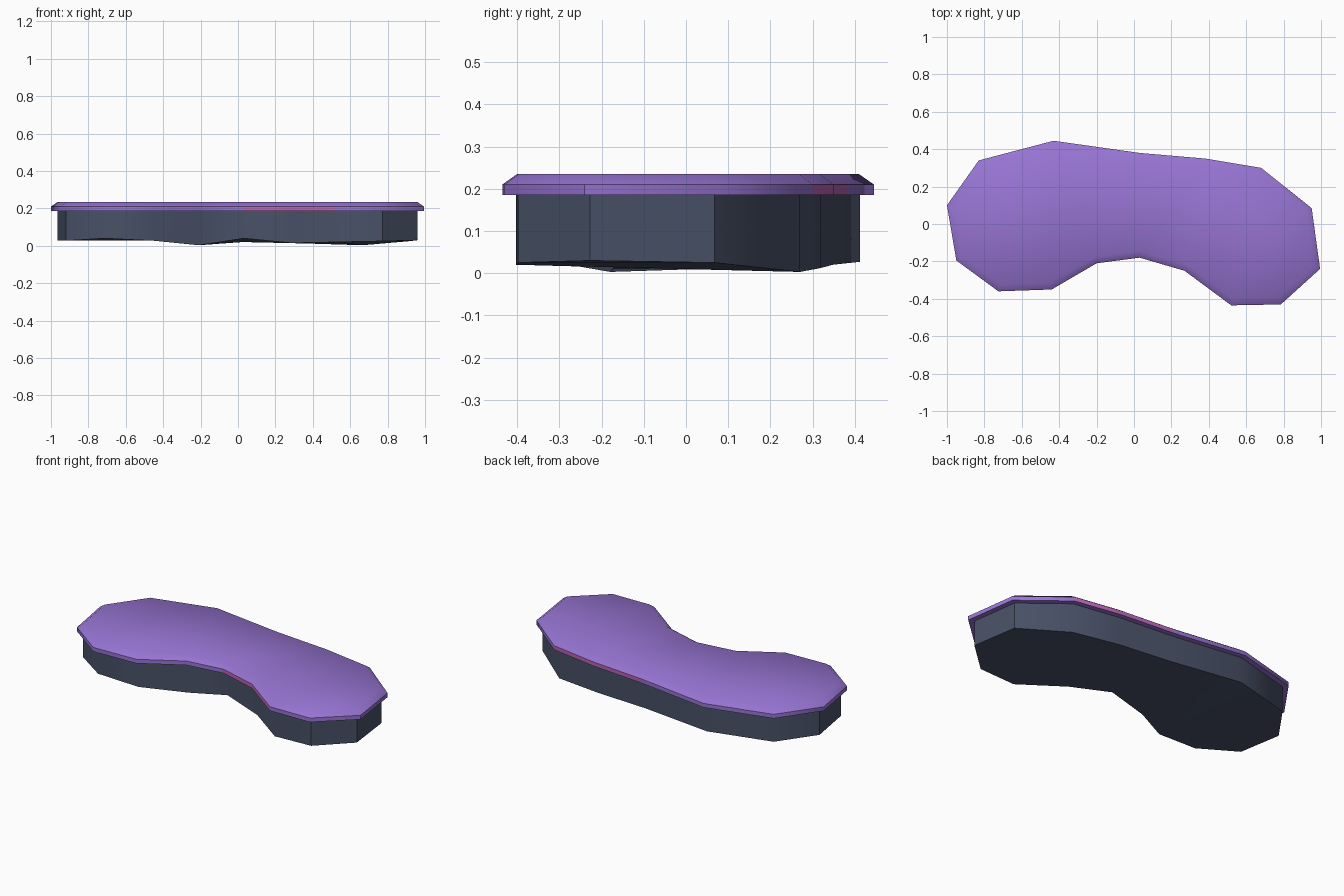
import bpy, bmesh, math
from mathutils import Vector

if "Cube" in bpy.data.objects:
    bpy.data.objects.remove(bpy.data.objects["Cube"])

# Kidney outline, clockwise seen from above: x, y, z of the uneven underside
OUTLINE = [
    (-1.00, 0.10, .027), (-0.83, 0.34, .027), (-0.43, 0.445, .027), (0.03, 0.38, .02),
    (0.38, 0.35, .012), (0.68, 0.30, .003), (0.95, 0.085, .025), (0.995, -0.24, .03),
    (0.785, -0.43, .025), (0.52, -0.435, .02), (0.27, -0.25, .015), (0.03, -0.18, .04),
    (-0.20, -0.21, .003), (-0.44, -0.35, .027), (-0.725, -0.36, .04), (-0.95, -0.195, .027),
]
N = len(OUTLINE)
PINK_EDGES = (3, 4, 9, 10)   # outline segments with a pink rim


def material(name, rgb):
    m = bpy.data.materials.new(name)
    m.diffuse_color = (*rgb, 1)
    m.use_nodes = True
    m.node_tree.nodes["Principled BSDF"].inputs["Base Color"].default_value = m.diffuse_color
    return m


purple = material("purple", (0.31, 0.175, 0.65))
pink = material("pink", (0.48, 0.13, 0.46))
slate = material("dark slate", (0.065, 0.082, 0.135))


def inset(d):
    """Mitred inward offset of the outline."""
    pts = [Vector(p[:2]) for p in OUTLINE]
    out = []
    for i, p in enumerate(pts):
        a = (p - pts[i - 1]).normalized()
        b = (pts[(i + 1) % N] - p).normalized()
        na, nb = Vector((a.y, -a.x)), Vector((b.y, -b.x))
        out.append(p + (na + nb) * d / (1 + na.dot(nb)))
    return out


def lofted(name, rings, mats, angle, rim_rule=None):
    """Stack of (inset, heights) rings joined by walls and capped."""
    bm = bmesh.new()
    loops = []
    for d, heights in rings:
        loops.append([bm.verts.new((p.x, p.y, z)) for p, z in zip(inset(d), heights)])
    for r in range(len(loops) - 1):
        lo, hi = loops[r], loops[r + 1]
        for i in range(N):
            j = (i + 1) % N
            f = bm.faces.new((lo[i], hi[i], hi[j], lo[j]))
            if rim_rule and rim_rule(r, i):
                f.material_index = 1
    caps = [bm.faces.new(loops[0]), bm.faces.new(loops[-1][::-1])]
    bmesh.ops.triangulate(bm, faces=caps)
    bmesh.ops.recalc_face_normals(bm, faces=bm.faces)
    me = bpy.data.meshes.new(name)
    bm.to_mesh(me)
    bm.free()
    ob = bpy.data.objects.new(name, me)
    bpy.context.collection.objects.link(ob)
    for m in mats:
        me.materials.append(m)
    bpy.ops.object.select_all(action='DESELECT')
    ob.select_set(True)
    bpy.context.view_layer.objects.active = ob
    bpy.ops.object.shade_smooth_by_angle(angle=math.radians(angle))
    return ob


# Stone base with uneven underside
lofted("base", [(0.032, [p[2] for p in OUTLINE]), (0.032, [0.186] * N)], [slate], 40)

# Overhanging top slab with chamfered edge and pink rim accents
lofted("top_slab",
       [(0, [0.185] * N), (0, [0.21] * N), (0.035, [0.235] * N)],
       [purple, pink], 50,
       lambda ring, i: ring == 0 and i in PINK_EDGES)
